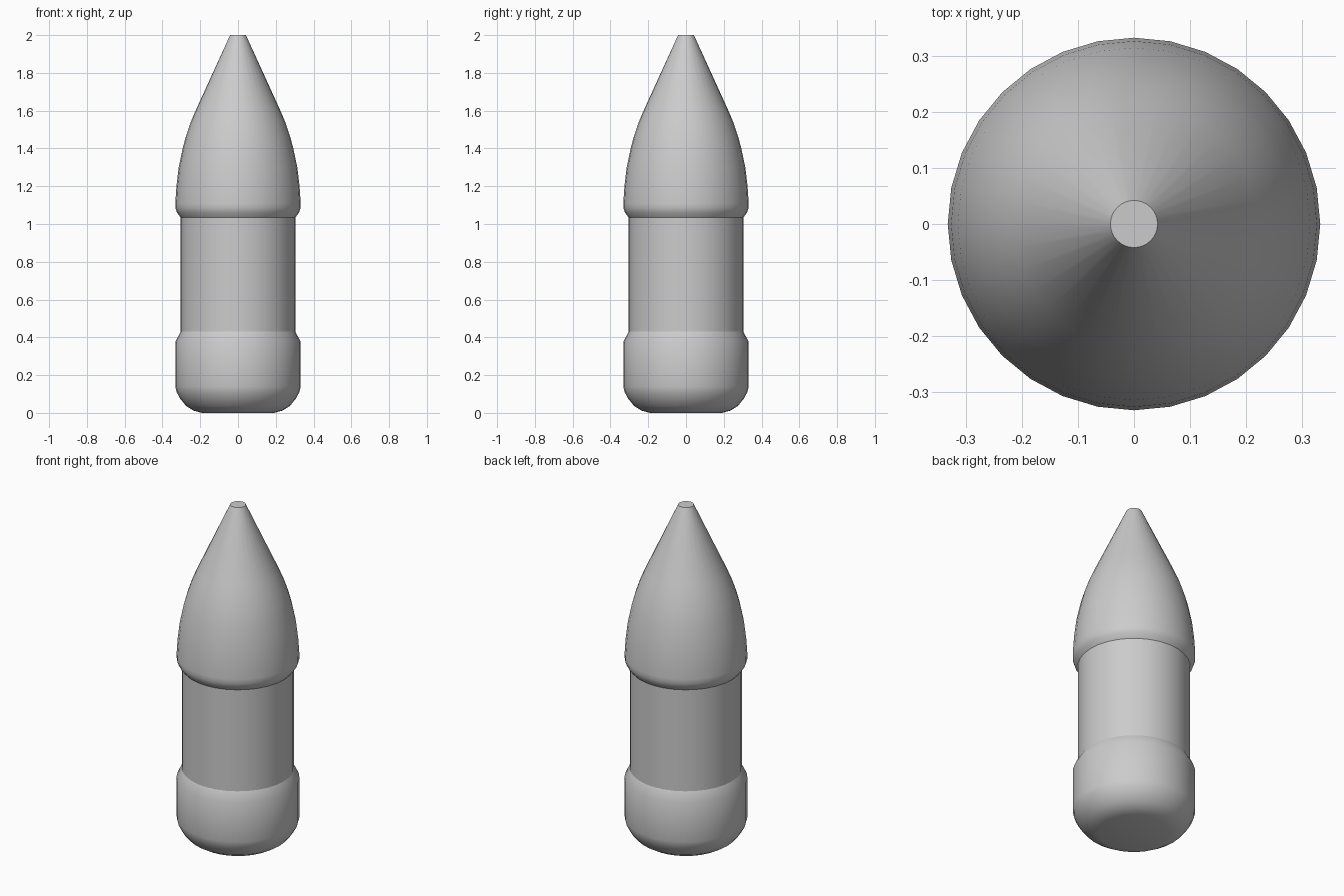
import bpy, bmesh, math

if "Cube" in bpy.data.objects:
    bpy.data.objects.remove(bpy.data.objects["Cube"])

SIDES = 32


def lathe(name, profile, cap_bottom=False, cap_top=False):
    """Revolve a (radius, height) profile, listed bottom to top, around z."""
    bm = bmesh.new()
    rings = []
    for r, z in profile:
        rings.append([bm.verts.new((r * math.cos(2 * math.pi * i / SIDES),
                                    r * math.sin(2 * math.pi * i / SIDES), z))
                      for i in range(SIDES)])
    for low, high in zip(rings, rings[1:]):
        for i in range(SIDES):
            j = (i + 1) % SIDES
            bm.faces.new((low[i], low[j], high[j], high[i]))
    if cap_bottom:
        bm.faces.new(rings[0][::-1])
    if cap_top:
        bm.faces.new(rings[-1])
    mesh = bpy.data.meshes.new(name)
    bm.to_mesh(mesh)
    bm.free()
    obj = bpy.data.objects.new(name, mesh)
    bpy.context.collection.objects.link(obj)
    bpy.ops.object.select_all(action='DESELECT')
    obj.select_set(True)
    bpy.context.view_layer.objects.active = obj
    bpy.ops.object.shade_smooth_by_angle(angle=math.radians(30))
    return obj


# Rounded base with a chamfered upper rim
lathe("base_cup", [(0.19, 0.0), (0.235, 0.012), (0.275, 0.037), (0.306, 0.075),
                   (0.325, 0.11), (0.332, 0.14), (0.332, 0.375), (0.304, 0.43)],
      cap_bottom=True)

# Straight middle barrel
lathe("barrel", [(0.304, 0.43), (0.304, 1.035)])

# Nose: chamfered lower lip, curved shoulder, straight cone, flat tip
lathe("nose_cone", [(0.304, 1.035), (0.323, 1.06), (0.332, 1.085), (0.332, 1.11),
                    (0.326, 1.2), (0.314, 1.3), (0.293, 1.4), (0.277, 1.46),
                    (0.25, 1.54), (0.22, 1.61), (0.042, 2.0)],
      cap_top=True)
